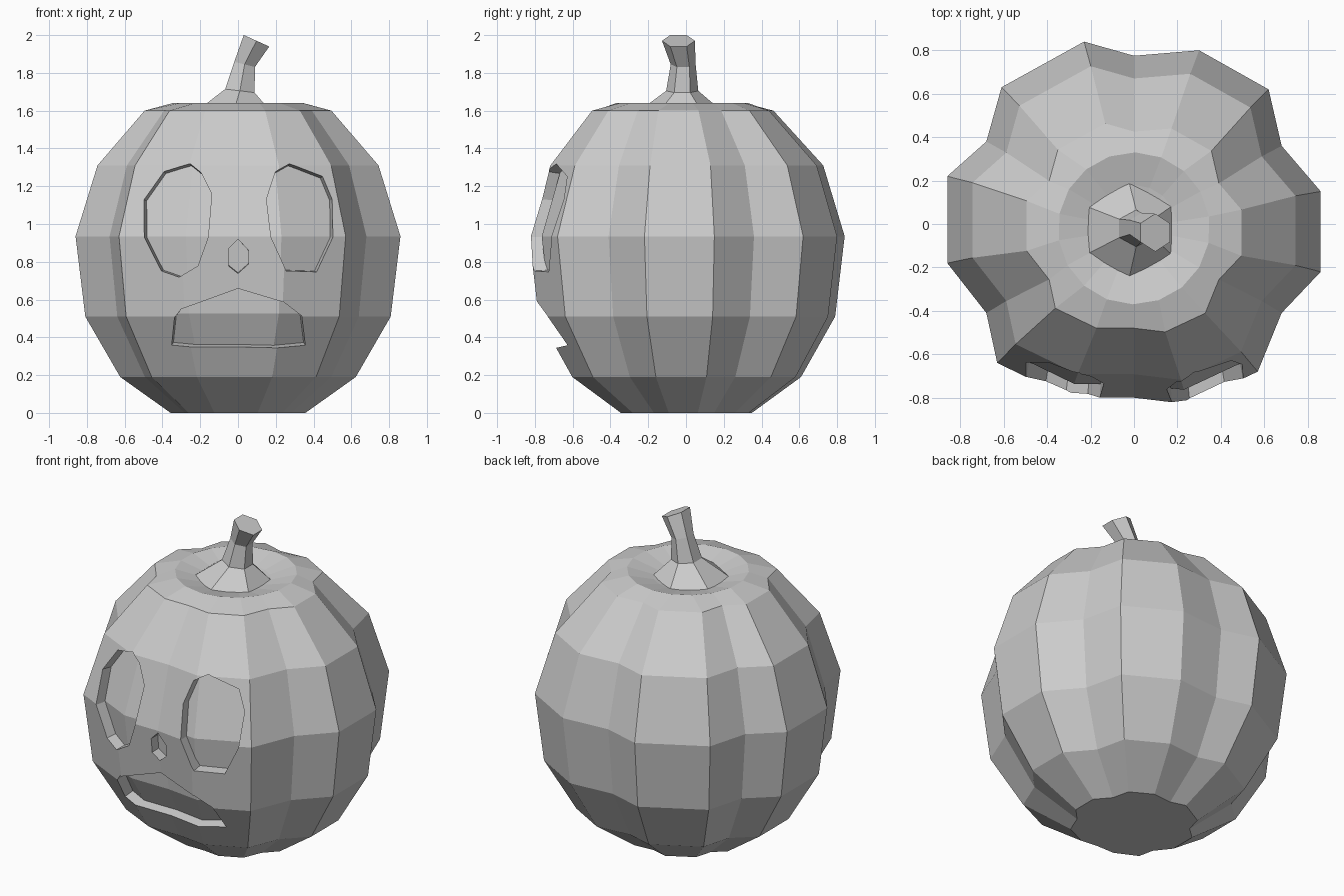
import bpy, bmesh
from math import cos, sin, pi
from mathutils import Vector

if "Cube" in bpy.data.objects:
    bpy.data.objects.remove(bpy.data.objects["Cube"])

grey = bpy.data.materials.new("plain_grey")
grey.use_nodes = True
grey.diffuse_color = (0.6, 0.6, 0.6, 1)
grey.node_tree.nodes["Principled BSDF"].inputs["Base Color"].default_value = (0.6, 0.6, 0.6, 1)


def finish(bm, name):
    bmesh.ops.recalc_face_normals(bm, faces=bm.faces)
    mesh = bpy.data.meshes.new(name)
    bm.to_mesh(mesh)
    bm.free()
    mesh.materials.append(grey)
    ob = bpy.data.objects.new(name, mesh)
    bpy.context.collection.objects.link(ob)
    return ob


def loft(bm, rings):
    """Bridge rings of points and close both ends."""
    loops = [[bm.verts.new(p) for p in ring] for ring in rings]
    n = len(loops[0])
    for a, b in zip(loops, loops[1:]):
        for i in range(n):
            j = (i + 1) % n
            bm.faces.new((a[i], a[j], b[j], b[i]))
    bm.faces.new(loops[0])
    bm.faces.new(loops[-1])


def boolean(target, cutter):
    mod = target.modifiers.new("cut", 'BOOLEAN')
    mod.operation = 'DIFFERENCE'
    mod.solver = 'EXACT'
    mod.object = cutter
    bpy.context.view_layer.objects.active = target
    bpy.ops.object.modifier_apply(modifier=mod.name)
    bpy.data.objects.remove(cutter)


# Six-ribbed cross-section at the widest height: a groove, then two ridge points
SECTION = [(0.68, 0.36), (0.62, 0.62), (0.30, 0.80),
           (0, 0.775), (-0.23, 0.84), (-0.61, 0.63),
           (-0.68, 0.38), (-0.86, 0.22), (-0.86, -0.18),
           (-0.68, -0.41), (-0.63, -0.64), (-0.30, -0.80),
           (0, -0.80), (0.25, -0.83), (0.57, -0.68),
           (0.68, -0.41), (0.86, -0.22), (0.86, 0.15)]
# Height, scale of the section, y shift
RINGS = [(0, 0.415, 0), (0.19, 0.725, 0), (0.51, 0.94, 0), (0.935, 1, 0),
         (1.31, 0.865, 0), (1.60, 0.575, -0.02)]


def make_body(name, shrink=1.0, dip=True):
    rings = [[(x * s * shrink, y * s * shrink + dy, 0.9 + (z - 0.9) * (0.5 + shrink / 2))
              for x, y in SECTION] for z, s, dy in RINGS]
    if dip:
        # Round rim and sunken crown
        for r, z in ((0.35, 1.64), (0.2, 1.6), (0.06, 1.575)):
            rings.append([(r * cos(a), r * sin(a) - 0.02, z)
                          for a in (pi * (1.45 + i) / 9 for i in range(18))])
    bm = bmesh.new()
    loft(bm, rings)
    return finish(bm, name)


# Face outlines (x, z), cut to a shallow pocket
FACE = {
    "right_eye": [(-0.52, 1.14), (-0.41, 1.295), (-0.26, 1.33), (-0.20, 1.28), (-0.14, 1.16),
                  (-0.155, 0.93), (-0.21, 0.78), (-0.31, 0.72), (-0.41, 0.75), (-0.505, 0.93)],
    "left_eye": [(0.15, 1.13), (0.20, 1.28), (0.28, 1.33), (0.47, 1.27), (0.52, 1.14),
                 (0.51, 0.93), (0.42, 0.745), (0.25, 0.755), (0.17, 0.93)],
    "nose": [(0, 0.92), (0.055, 0.86), (0.055, 0.79), (0, 0.74), (-0.05, 0.78), (-0.05, 0.87)],
    "mouth": [(-0.37, 0.33), (0.375, 0.33), (0.34, 0.51), (0.24, 0.59),
              (0, 0.66), (-0.3, 0.55), (-0.34, 0.5)],
}

body = make_body("pumpkin_body")
for part, outline in FACE.items():
    bm = bmesh.new()
    rings = []
    for y in (-1.1, -0.35):
        k = 1 + (-0.75 - y) * 0.4      # walls taper inward
        rings.append([(x * k, y, 0.9 + (z - 0.9) * k) for x, z in outline])
    loft(bm, rings)
    cutter = finish(bm, part + "_cutter")
    boolean(cutter, make_body("pocket_floor", 0.92, False))
    boolean(body, cutter)

# Stem: six-sided, flared at the base, bent toward +x
bm = bmesh.new()
rings = []
for cx, cy, cz, rx, ry, tilt in ((-0.025, -0.03, 1.59, 0.235, 0.23, 0),
                                 (0.01, -0.02, 1.705, 0.09, 0.085, -0.12),
                                 (0.035, -0.015, 1.845, 0.063, 0.066, -0.25),
                                 (0.098, -0.04, 1.97, 0.078, 0.087, -0.45)):
    ring = []
    for i in range(6):
        a = pi / 6 + i * pi / 3
        dx = rx * cos(a)
        ring.append(Vector((cx + dx, cy + ry * sin(a), cz + tilt * dx)))
    rings.append(ring)
loft(bm, rings)
finish(bm, "stem")
